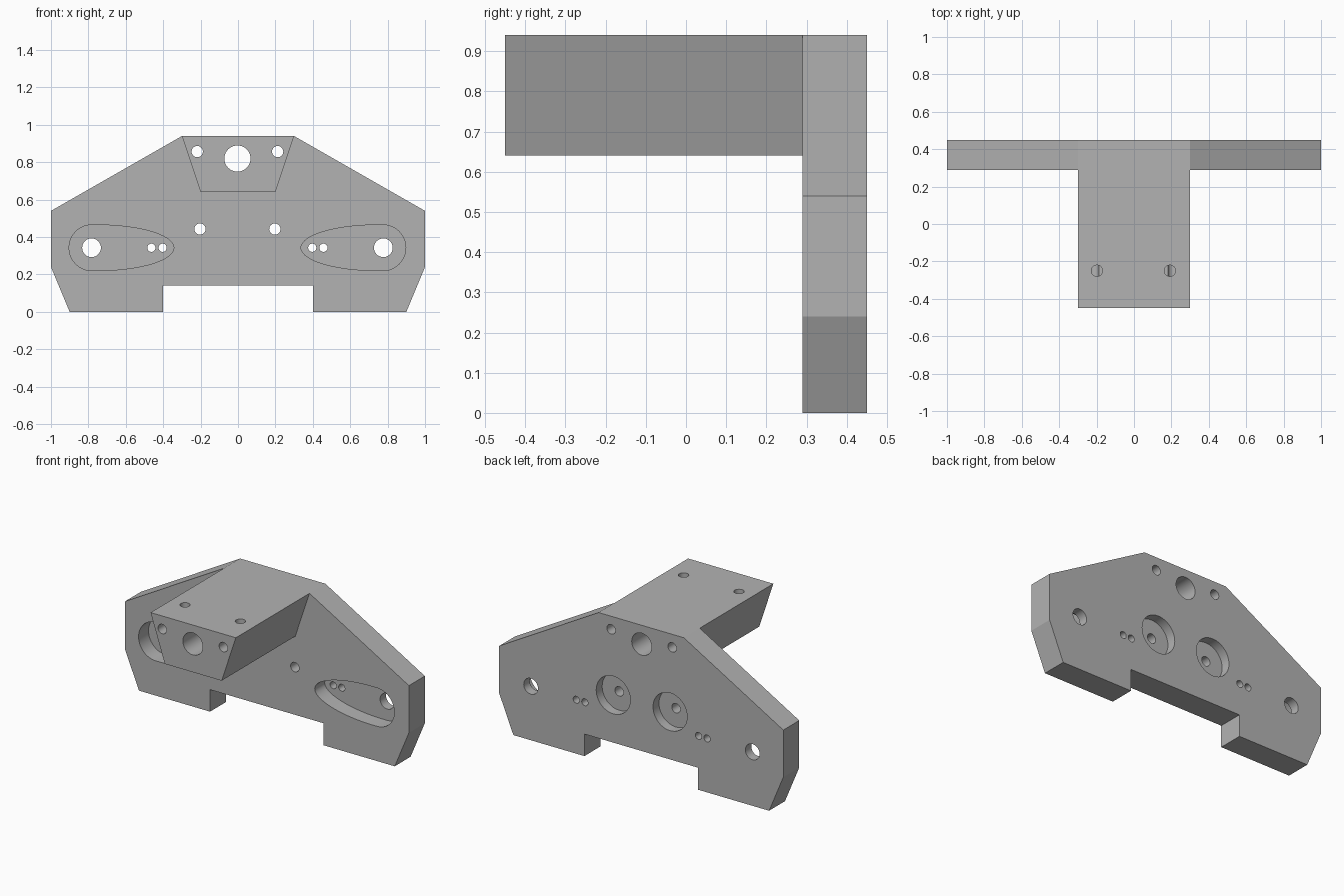
import bpy, bmesh
from math import sin, cos, pi, radians

cube = bpy.data.objects.get("Cube")
if cube:
    bpy.data.objects.remove(cube)

FRONT, FACE, BACK = -0.45, 0.29, 0.45   # arm end, plate front, plate back
SHIFT = -0.003                          # the drilled pattern sits slightly off centre

grey = bpy.data.materials.new("machined grey")
grey.use_nodes = True
grey.diffuse_color = (0.45, 0.45, 0.45, 1)
grey.node_tree.nodes["Principled BSDF"].inputs["Base Color"].default_value = grey.diffuse_color


def prism(name, outline, y0, y1):
    """Extrude an (x, z) outline from y0 to y1."""
    bm = bmesh.new()
    face = bm.faces.new([bm.verts.new((x, y0, z)) for x, z in outline])
    new = bmesh.ops.extrude_face_region(bm, geom=[face])["geom"]
    verts = [v for v in new if isinstance(v, bmesh.types.BMVert)]
    bmesh.ops.translate(bm, verts=verts, vec=(0, y1 - y0, 0))
    bmesh.ops.recalc_face_normals(bm, faces=bm.faces)
    mesh = bpy.data.meshes.new(name)
    bm.to_mesh(mesh)
    bm.free()
    mesh.materials.append(grey)
    obj = bpy.data.objects.new(name, mesh)
    bpy.context.collection.objects.link(obj)
    return obj


def circle(x, z, r, n=48):
    return [(x + r * cos(2 * pi * i / n), z + r * sin(2 * pi * i / n)) for i in range(n)]


def combine(target, tool, operation):
    """Apply a boolean and discard the tool."""
    mod = target.modifiers.new(operation.lower(), "BOOLEAN")
    mod.operation, mod.solver, mod.object = operation, "EXACT", tool
    bpy.context.view_layer.objects.active = target
    bpy.ops.object.modifier_apply(modifier=mod.name)
    bpy.data.objects.remove(tool)


def drill(x, z, r, y0=FRONT - 0.1, y1=BACK + 0.1):
    combine(bracket, prism("drill", circle(x + SHIFT, z, r), y0, y1), "DIFFERENCE")


# Plate with a notched foot, and the tapered arm joined to it
half = [(0.4, 0.14), (0.4, 0), (0.9, 0), (1, 0.24), (1, 0.54), (0.3, 0.94)]
bracket = prism("bracket", half + [(-x, z) for x, z in reversed(half)], FACE, BACK)
arm = prism("arm", [(0.2, 0.64), (0.3, 0.94), (-0.3, 0.94), (-0.2, 0.64)], FRONT, 0.35)
combine(bracket, arm, "UNION")

# Long bore through the arm
drill(0, 0.82, 0.07)

for s in (-1, 1):
    # Teardrop pocket: round outer end, long elliptical inner end
    outer = [(0.78 + 0.12 * cos(a), 0.343 + 0.122 * sin(a))
             for a in (pi * (i / 24 - 0.5) for i in range(25))]
    inner = [(0.75 - 0.41 * sin(a), 0.343 + 0.122 * cos(a))
             for a in (pi * i / 40 for i in range(41))]
    pocket = prism("pocket", [(s * x + SHIFT, z) for x, z in outer + inner], FACE - 0.05, FACE + 0.1)
    combine(bracket, pocket, "DIFFERENCE")

    # Holes in the pocket floor
    drill(s * 0.78, 0.343, 0.05)
    for x in (0.4, 0.46):
        drill(s * x, 0.343, 0.022)

    # Bolt hole with a counterbore at the back
    drill(s * 0.2, 0.443, 0.03)
    drill(s * 0.2, 0.443, 0.12, BACK - 0.06)

    # Small bore along the arm, met by a short hole from above
    drill(s * 0.215, 0.857, 0.03)
    top_drill = prism("top_drill", circle(0, 0, 0.03), -0.1, 0.1)
    top_drill.rotation_euler.x = radians(90)
    top_drill.location = (s * 0.195 + SHIFT, -0.25, 0.955)
    bpy.context.view_layer.update()
    combine(bracket, top_drill, "DIFFERENCE")

bpy.ops.object.select_all(action="DESELECT")
bracket.select_set(True)
bpy.context.view_layer.objects.active = bracket
bpy.ops.object.shade_smooth_by_angle(angle=radians(20))
